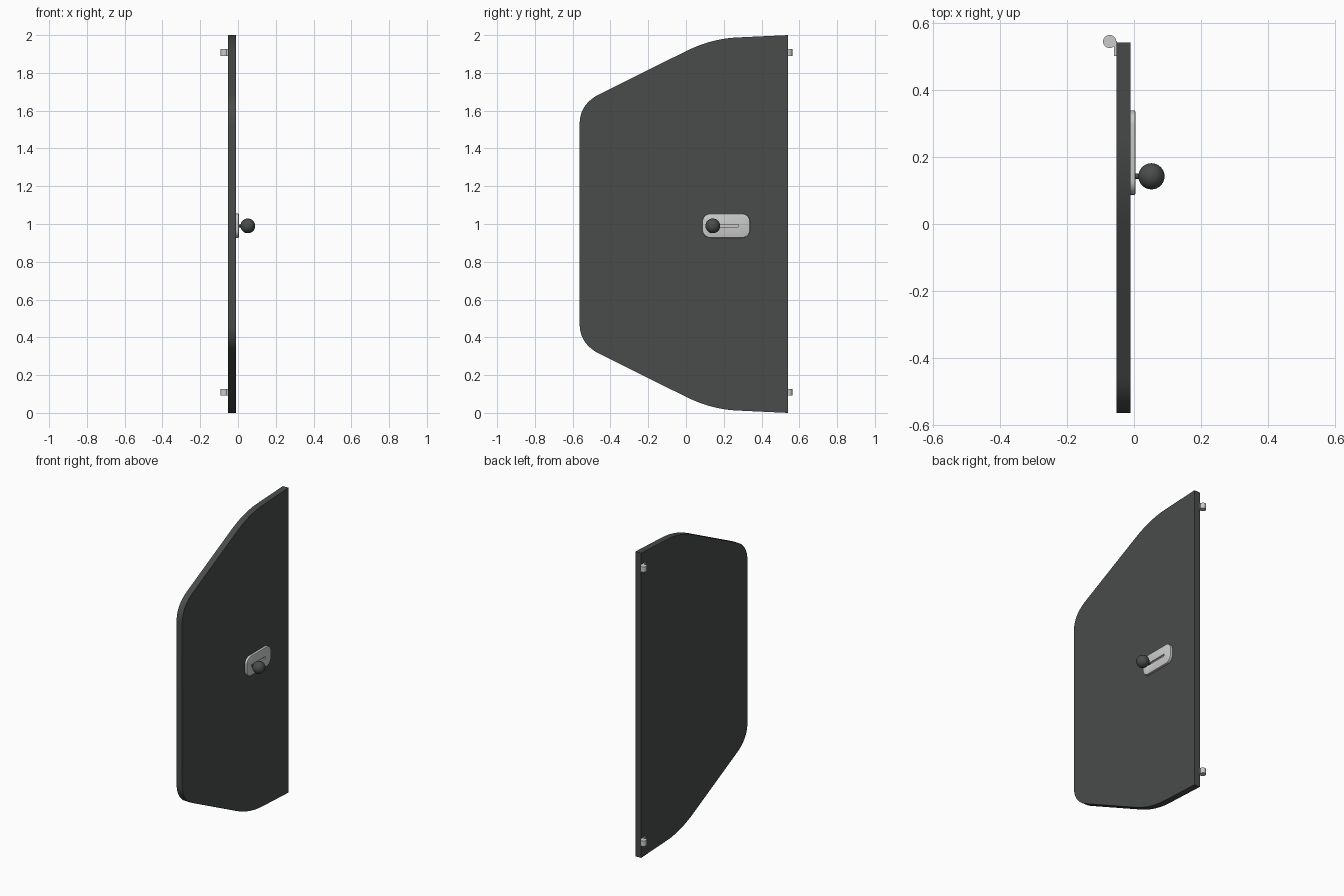
import bpy, bmesh, math
from mathutils import Vector, Matrix

if "Cube" in bpy.data.objects:
    bpy.data.objects.remove(bpy.data.objects["Cube"])


def material(name, rgb):
    m = bpy.data.materials.new(name)
    m.diffuse_color = (*rgb, 1)
    m.use_nodes = True
    m.node_tree.nodes["Principled BSDF"].inputs["Base Color"].default_value = m.diffuse_color
    return m


DARK = material("dark_grey", (0.066, 0.072, 0.070))
LIGHT = material("light_grey", (0.60, 0.60, 0.60))


def finish(bm, name, mat, smooth=True):
    bmesh.ops.recalc_face_normals(bm, faces=bm.faces)
    me = bpy.data.meshes.new(name)
    bm.to_mesh(me)
    bm.free()
    me.materials.append(mat)
    ob = bpy.data.objects.new(name, me)
    bpy.context.collection.objects.link(ob)
    bpy.ops.object.select_all(action='DESELECT')
    ob.select_set(True)
    bpy.context.view_layer.objects.active = ob
    if smooth:
        bpy.ops.object.shade_smooth_by_angle(angle=math.radians(35))
    return ob


def slab(name, profile, x0, x1, mat, bevel=0):
    """Extrude a (y, z) outline from x0 to x1, optionally bevelling the front rim."""
    bm = bmesh.new()
    face = bm.faces.new([bm.verts.new((x0, y, z)) for y, z in profile])
    new = bmesh.ops.extrude_face_region(bm, geom=[face])['geom']
    verts = [v for v in new if isinstance(v, bmesh.types.BMVert)]
    bmesh.ops.translate(bm, verts=verts, vec=(x1 - x0, 0, 0))
    if bevel:
        rim = [e for e in bm.edges if all(abs(v.co.x - x1) < 1e-6 for v in e.verts)]
        bmesh.ops.bevel(bm, geom=rim, offset=bevel, segments=2, profile=0.5, affect='EDGES')
    return finish(bm, name, mat)


def curve(a, c, b, n=12):
    a, c, b = Vector(a), Vector(c), Vector(b)
    return [tuple(a * (1 - t)**2 + c * 2 * t * (1 - t) + b * t * t)
            for t in (i / n for i in range(n + 1))]


def rounded_rect(y0, y1, z0, z1, r, n=8):
    pts = []
    for k, (cy, cz) in enumerate([(y1 - r, z1 - r), (y0 + r, z1 - r),
                                  (y0 + r, z0 + r), (y1 - r, z0 + r)]):
        for i in range(n + 1):
            a = math.pi / 2 * (k + i / n)
            pts.append((cy + r * math.cos(a), cz + r * math.sin(a)))
    return pts


def cylinder(name, r, depth, mtx, mat):
    bm = bmesh.new()
    bmesh.ops.create_cone(bm, cap_ends=True, segments=32, radius1=r, radius2=r,
                          depth=depth, matrix=mtx)
    return finish(bm, name, mat)


# Door panel: upper half outline mirrored about z = 1
upper = (curve((-0.563, 1.53), (-0.563, 1.635), (-0.457, 1.688))
         + curve((0.0, 1.915), (0.133, 1.981), (0.27, 1.9875)) + [(0.54, 2.0)])
lower = [(y, 2 - z) for y, z in reversed(upper)]
slab("door_panel", upper + lower, -0.052, -0.011, DARK)

# Handle plate with a recessed slot
plate = slab("handle_plate", rounded_rect(0.087, 0.338, 0.927, 1.055, 0.042),
             -0.012, 0.004, LIGHT, bevel=0.003)
cutter = slab("slot_cutter", [(0.137, 0.983), (0.279, 0.983), (0.279, 0.997), (0.137, 0.997)],
              -0.006, 0.02, LIGHT)
cutter.hide_render = True
bpy.context.view_layer.objects.active = plate
mod = plate.modifiers.new("slot", 'BOOLEAN')
mod.operation = 'DIFFERENCE'
mod.object = cutter
mod.solver = 'EXACT'
bpy.ops.object.modifier_apply(modifier=mod.name)
bpy.data.objects.remove(cutter)

# Knob and its neck
KY, KZ = 0.142, 0.99
cylinder("knob_neck", 0.008, 0.04,
         Matrix.Translation((0.012, KY, KZ)) @ Matrix.Rotation(math.pi / 2, 4, 'Y'), DARK)
bm = bmesh.new()
bmesh.ops.create_uvsphere(bm, u_segments=32, v_segments=20, radius=0.039,
                          matrix=Matrix.Translation((0.052, KY, KZ)))
finish(bm, "knob", DARK)

# Hinges: barrel plus a leaf lying on the back of the panel
for label, z in (("lower", 0.109), ("upper", 1.908)):
    cylinder(label + "_hinge_barrel", 0.0195, 0.035, Matrix.Translation((-0.0725, 0.5435, z)), LIGHT)
    slab(label + "_hinge_leaf",
         [(0.50, z - 0.0175), (0.545, z - 0.0175), (0.545, z + 0.0175), (0.50, z + 0.0175)],
         -0.060, -0.051, LIGHT)
